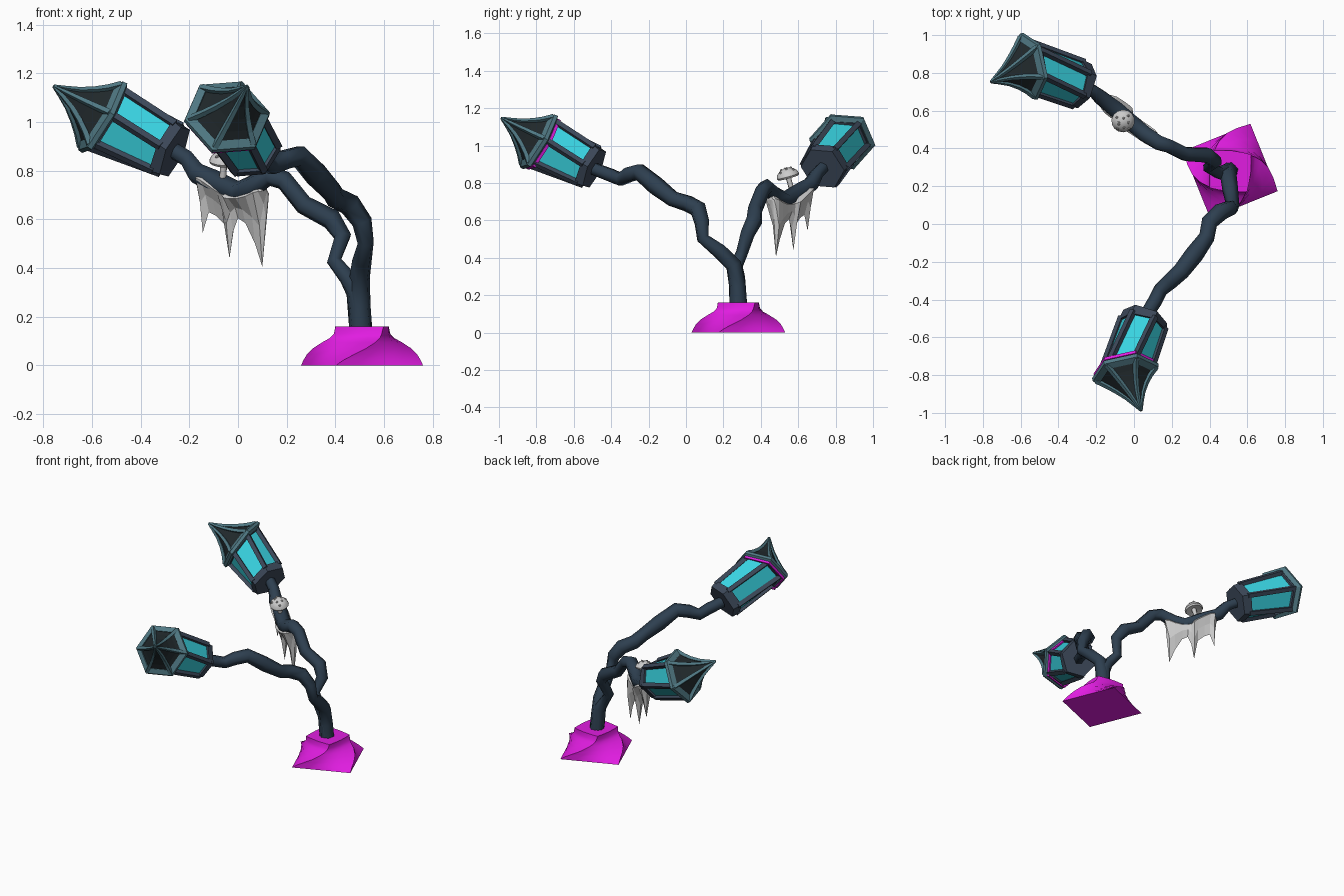
import bpy, math
from mathutils import Vector, Matrix

if "Cube" in bpy.data.objects:
    bpy.data.objects.remove(bpy.data.objects["Cube"])

PIVOT = Vector((0.51, 0.28, 0))


def material(name, rgb):
    m = bpy.data.materials.new(name)
    m.diffuse_color = (*rgb, 1)
    m.use_nodes = True
    m.node_tree.nodes["Principled BSDF"].inputs["Base Color"].default_value = m.diffuse_color
    return m


BARK = material("bark", (0.027, 0.05, 0.08))
MAGENTA = material("magenta", (0.75, 0.012, 0.75))
GLASS = material("glass", (0.04, 0.65, 0.75))
FRAME = material("frame", (0.045, 0.065, 0.1))
ROOF = material("roof_trim", (0.08, 0.19, 0.23))
DARK = material("roof_panel", (0.015, 0.022, 0.025))


def loft(name, rings, mat=None, smooth=None, caps=True, loop=False):
    """Skin a list of equal-length vertex rings."""
    n = len(rings[0])
    verts = [v for r in rings for v in r]
    faces = []
    for k in range(len(rings) if loop else len(rings) - 1):
        a, b = k * n, (k + 1) % len(rings) * n
        faces += [(a + i, a + (i + 1) % n, b + (i + 1) % n, b + i) for i in range(n)]
    if caps and not loop:
        faces += [tuple(reversed(range(n))), tuple(range(len(verts) - n, len(verts)))]
    me = bpy.data.meshes.new(name)
    me.from_pydata([tuple(v) for v in verts], [], faces)
    ob = bpy.data.objects.new(name, me)
    bpy.context.collection.objects.link(ob)
    if mat:
        me.materials.append(mat)
    bpy.ops.object.select_all(action='DESELECT')
    ob.select_set(True)
    bpy.context.view_layer.objects.active = ob
    bpy.ops.object.mode_set(mode='EDIT')
    bpy.ops.mesh.select_all(action='SELECT')
    bpy.ops.mesh.normals_make_consistent(inside=False)
    bpy.ops.object.mode_set(mode='OBJECT')
    if smooth:
        bpy.ops.object.shade_smooth_by_angle(angle=math.radians(smooth))
    return ob


def tubes(name, paths, mat=None, sides=0, smooth=False):
    """Each path is a list of (point, radius)."""
    cu = bpy.data.curves.new(name, 'CURVE')
    cu.dimensions = '3D'
    cu.bevel_depth, cu.bevel_resolution, cu.use_fill_caps = 1, sides, True
    for path in paths:
        sp = cu.splines.new('POLY')
        sp.points.add(len(path) - 1)
        sp.use_smooth = smooth
        for p, (co, r) in zip(sp.points, path):
            p.co, p.radius = (*co, 1), r
    if mat:
        cu.materials.append(mat)
    ob = bpy.data.objects.new(name, cu)
    bpy.context.collection.objects.link(ob)
    return ob


def ring(c, axis, r, n=6, phase=0):
    d = axis.normalized()
    u = d.cross(Vector((0, 0, 1))).normalized()
    v = u.cross(d)
    angles = [phase + 2 * math.pi * i / n for i in range(n)]
    return [c + r * (math.cos(a) * u + math.sin(a) * v) for a in angles]


# Twisted square base, rounding off towards the top
rings = []
for z, r, turn, rnd in [(0, .272, 0, 0), (.02, .258, 5, .1), (.045, .236, 15, .2), (.07, .212, 28, .3),
                        (.095, .182, 42, .35), (.112, .16, 52, .35), (.13, .148, 58, .3), (.16, .146, 62, .25)]:
    c = PIVOT + Vector((0, 0, z))
    cs = [Vector((r * math.cos(a), r * math.sin(a), 0))
          for a in [math.radians(-23 + turn + 90 * i) for i in range(4)]]
    flat = [cs[i].lerp(cs[(i + 1) % 4], t / 4) for i in range(4) for t in range(4)]
    rings.append([c + p.lerp(p.normalized() * r * .85, rnd) for p in flat])
loft("base", rings, MAGENTA, smooth=40)

# Two crooked branches sharing one trunk
front_path = [(.505, .28, .13, .05), (.5, .275, .25, .046), (.5, .255, .36, .044), (.51, .18, .435, .042),
              (.525, .09, .505, .034), (.51, .085, .59, .042), (.46, .065, .66, .047),
              (.40, .01, .69, .045), (.385, -.07, .715, .043), (.32, -.16, .785, .05),
              (.25, -.25, .86, .046), (.19, -.305, .845, .043), (.14, -.35, .82, .038),
              (.11, -.41, .845, .038), (.06, -.49, .875, .036)]
back_path = [(.505, .28, .13, .048), (.485, .275, .3, .042), (.45, .27, .36, .035), (.395, .30, .43, .032),
             (.43, .33, .53, .038), (.385, .365, .60, .044), (.27, .37, .66, .04), (.19, .41, .76, .04),
             (.13, .43, .78, .043), (.06, .475, .735, .047), (0, .525, .71, .048),
             (-.1, .61, .755, .05), (-.17, .665, .79, .045), (-.21, .70, .85, .036),
             (-.26, .73, .88, .035)]
for name, path in (("front_branch", front_path), ("back_branch", back_path)):
    tubes(name, [[(p[:3], p[3]) for p in path]], BARK, sides=1, smooth=True)


# Hexagonal lantern with an askew pointed roof
def lantern(prefix, turn, trim):
    rot = Matrix.Translation(PIVOT) @ Matrix.Rotation(turn, 4, 'Z') @ Matrix.Translation(-PIVOT)
    foot, rim, tip = Vector((.06, -.49, .877)), Vector((-.045, -.785, 1.02)), Vector((.04, -.992, 1.15))
    axis, up = rim - foot, Vector((.15, -.85, .49)).normalized()
    lean = tip - rim
    phase = math.radians(-5)
    P, Q = ring(foot, axis, .122, 6, phase), ring(rim, up, .15, 6, phase)

    def body(t, s):
        c = foot.lerp(rim, t)
        return [rot @ (c + s * (p.lerp(q, t) - c)) for p, q in zip(P, Q)]

    def cap(h, r):
        return [rot @ v for v in ring(rim + up * h, up, r, 6, phase)]

    def spire(t, r):
        return [rot @ v for v in ring(rim + lean * t, up.lerp(lean.normalized(), t), r, 6, phase)]

    loft(prefix + "_glass", [body(.1, .92), body(.98, .92)], GLASS)
    loft(prefix + "_foot", [body(0, 1), body(.15, 1.05)], FRAME)
    loft(prefix + "_top_band", [body(.92, 1.03), body(1, 1.03)], FRAME)
    tubes(prefix + "_posts", [[(a, .02), (b, .02)] for a, b in zip(body(.1, .96), body(.97, .96))], FRAME)
    loft(prefix + "_roof_rim", [cap(-.022, .15), cap(-.008, .181), cap(.012, .179), cap(.028, .142),
                                cap(0, .13)], ROOF, loop=True)
    profile = [(.04, .163), (.2, .12), (.37, .083), (.58, .047), (.79, .021), (.98, .004)]
    loft(prefix + "_roof_panels", [spire(t, r * .93) for t, r in profile], DARK)
    levels = [spire(t, r) for t, r in profile]
    widths = [.016, .015, .014, .012, .01, .004]
    tubes(prefix + "_roof_ribs", [[(lv[i], w) for lv, w in zip(levels, widths)] for i in range(6)], ROOF)
    if trim:
        loft(prefix + "_trim", [cap(-.034, .157), cap(-.034, .168), cap(-.018, .168), cap(-.018, .157)],
             MAGENTA, loop=True)


lantern("front_lantern", 0, True)
lantern("back_lantern", -math.pi / 2, False)

# Ragged moss draped over the back branch: (x, top z, bottom z, half width)
side = Vector((.57, .82, 0))
rings = []
for x, top, low, w in [(.122, .765, .70, .02), (.115, .765, .60, .035), (.1, .76, .405, .045),
                       (.07, .745, .50, .046), (.03, .735, .585, .046), (0, .735, .605, .048),
                       (-.02, .74, .55, .05), (-.035, .75, .44, .052), (-.055, .765, .58, .055),
                       (-.09, .79, .615, .056), (-.12, .81, .63, .054), (-.145, .82, .545, .045),
                       (-.15, .82, .66, .04), (-.16, .825, .76, .02)]:
    c = Vector((x, .55 - .69 * x, 0))
    shift = -.024 if x > -.03 else -.004
    mid = top - .05
    bend = mid + (low - mid) * .45
    rings.append([c + side * k + Vector((0, 0, z)) for k, z in
                  [(shift, top), (shift + w, mid), (w * .45, bend), (0, low), (-w * .45, bend),
                   (shift - w, mid)]])
loft("hanging_moss", rings)

# Mushroom with raised spots
root, head = Vector((-.065, .575, .73)), Vector((-.057, .543, .845))
lean = (head - root).normalized()
tubes("mushroom_stem", [[(root, .018), (root.lerp(head, .6), .014), (head, .016)]], sides=1, smooth=True)
loft("mushroom_cap", [ring(head + lean * h, lean, r, 14) for h, r in
                      [(-.008, .02), (-.018, .056), (-.008, .062), (.012, .054), (.028, .036), (.036, .012)]],
     smooth=50)
for i in range(9):
    r, h = (.045, .02) if i % 2 else (.026, .031)
    spot = ring(head + lean * h, lean, r, 1, i * 2.4)[0]
    bpy.ops.mesh.primitive_ico_sphere_add(subdivisions=1, radius=.008, location=spot)
    bpy.context.object.name = "mushroom_spot"
